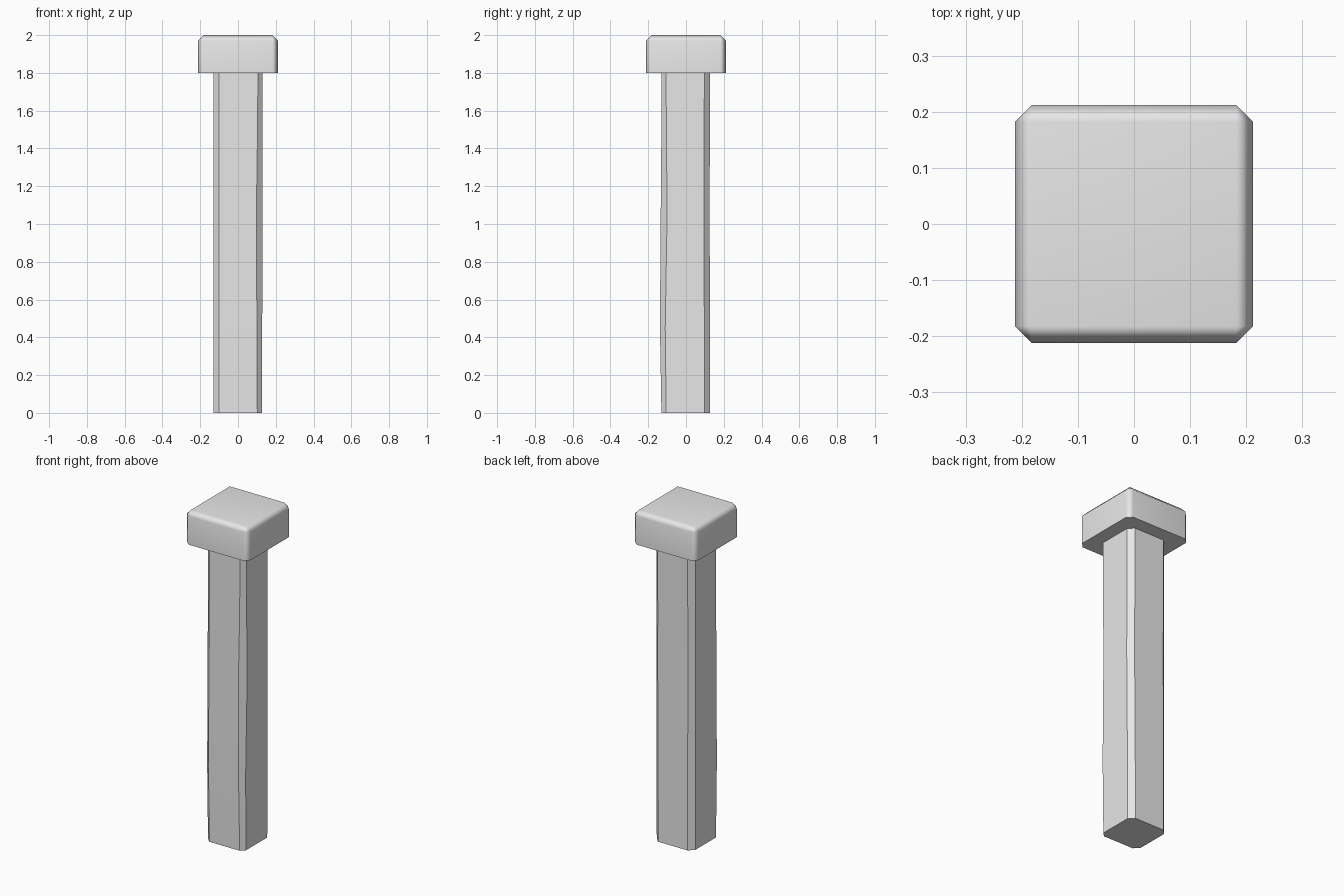
import bpy
import bmesh
import math

cube = bpy.data.objects.get("Cube")
if cube:
    bpy.data.objects.remove(cube, do_unlink=True)

stone = bpy.data.materials.new("light_grey")
stone.use_nodes = True
GREY = (0.8, 0.8, 0.8, 1)
stone.diffuse_color = GREY
stone.node_tree.nodes["Principled BSDF"].inputs["Base Color"].default_value = GREY


def finish(bm, name, angle):
    """Turn a bmesh into a shaded object."""
    bmesh.ops.recalc_face_normals(bm, faces=bm.faces)
    mesh = bpy.data.meshes.new(name)
    bm.to_mesh(mesh)
    bm.free()
    mesh.materials.append(stone)
    obj = bpy.data.objects.new(name, mesh)
    bpy.context.collection.objects.link(obj)
    bpy.ops.object.select_all(action='DESELECT')
    obj.select_set(True)
    bpy.context.view_layer.objects.active = obj
    bpy.ops.object.shade_smooth_by_angle(angle=math.radians(angle))
    weighted = obj.modifiers.new("weighted_normals", 'WEIGHTED_NORMAL')
    weighted.keep_sharp = True
    return obj


def chamfered_ring(bm, z, left, right, front, back, cut, front_cut):
    """Rectangle with cut corners; the front left corner has its own cut."""
    points = [
        (left + cut, front), (right - front_cut, front),
        (right, front + front_cut), (right, back - cut),
        (right - cut, back), (left + cut, back),
        (left, back - cut), (left, front + cut),
    ]
    return [bm.verts.new((x, y, z)) for x, y in points]


# Shaft: chamfered post, slightly uneven along its height
bm = bmesh.new()
sections = [
    (0.0, -0.13, 0.127, -0.13, 0.127, 0.03, 0.025),
    (0.45, -0.13, 0.128, -0.138, 0.127, 0.03, 0.028),
    (1.05, -0.13, 0.131, -0.134, 0.125, 0.03, 0.034),
    (1.4, -0.13, 0.13, -0.131, 0.126, 0.03, 0.028),
    (1.83, -0.13, 0.13, -0.13, 0.127, 0.03, 0.024),
]
rings = [chamfered_ring(bm, *s) for s in sections]
for low, high in zip(rings, rings[1:]):
    for i in range(len(low)):
        j = (i + 1) % len(low)
        bm.faces.new((low[i], low[j], high[j], high[i]))
bm.faces.new(rings[0])
bm.faces.new(rings[-1])
finish(bm, "shaft", 30)

# Cap: square block, bevelled on every edge but the underside
bm = bmesh.new()
bmesh.ops.create_cube(bm, size=1)
for v in bm.verts:
    v.co.x *= 0.424
    v.co.y *= 0.424
    v.co.z = 1.9 + v.co.z * 0.2
edges = [e for e in bm.edges if max(v.co.z for v in e.verts) > 1.9]
bmesh.ops.bevel(bm, geom=edges, offset=0.03, segments=1, affect='EDGES')
finish(bm, "cap", 60)
